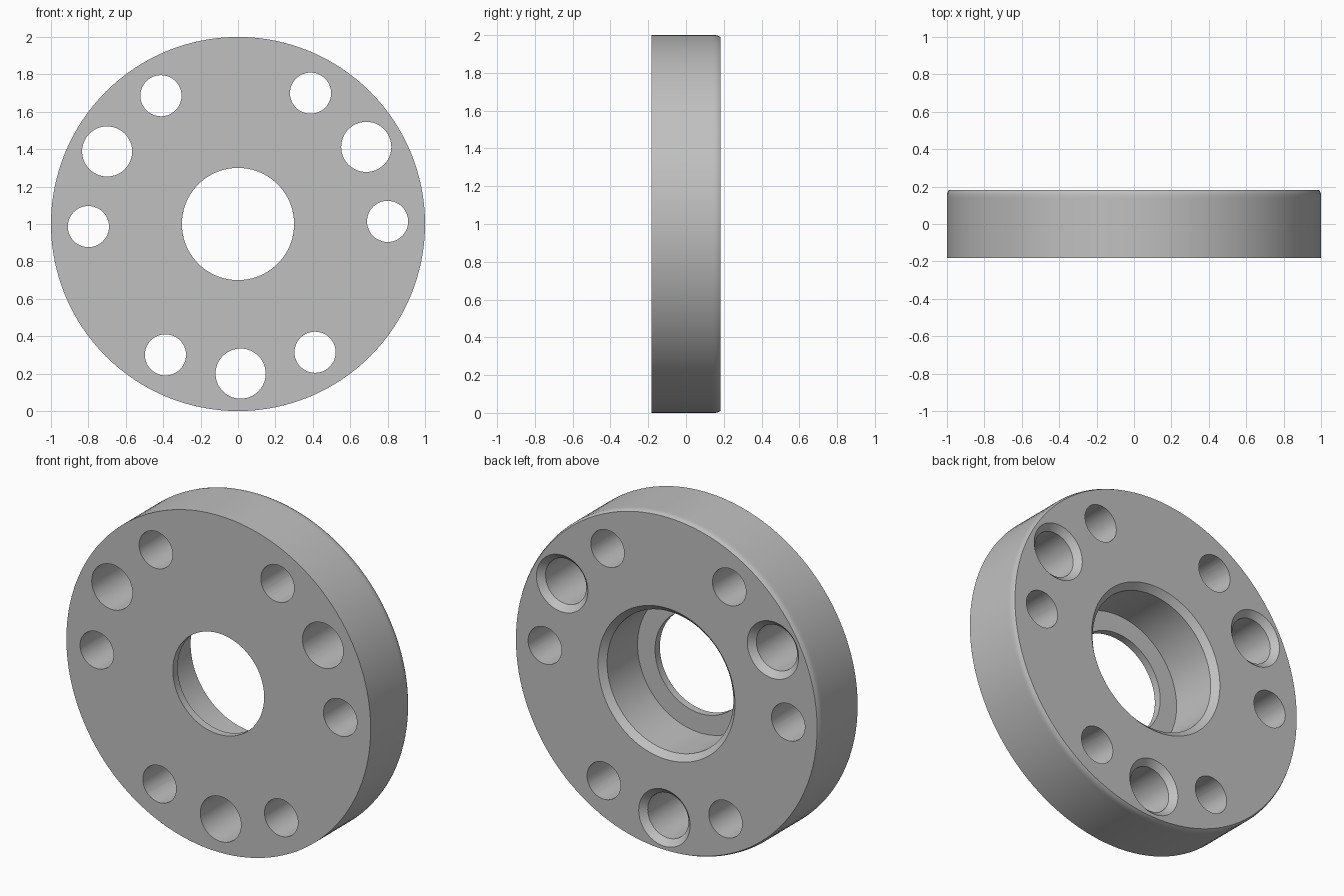
import bpy, bmesh, math
from mathutils import Matrix, Vector

default = bpy.data.objects.get("Cube")
if default:
    bpy.data.objects.remove(default, do_unlink=True)

HALF = 0.183        # half the thickness
BEVEL = 0.035       # chamfer on the rear of the bore and large holes
CENTRE = Vector((0, 0, 1))

steel = bpy.data.materials.new("plain_grey_metal")
steel.use_nodes = True
grey = (0.53, 0.53, 0.53, 1)
steel.diffuse_color = grey
steel.node_tree.nodes["Principled BSDF"].inputs["Base Color"].default_value = grey


def lathe(bm, profile, centre, steps, closed):
    """Spin a (radius, y) profile about a y-parallel axis through centre."""
    part = bmesh.new()
    verts = [part.verts.new((r, y, 0)) for r, y in profile]
    edges = [part.edges.new(pair) for pair in zip(verts, verts[1:])]
    if closed:
        edges.append(part.edges.new((verts[-1], verts[0])))
    bmesh.ops.spin(part, geom=verts + edges, cent=(0, 0, 0), axis=(0, 1, 0),
                   angle=math.tau, steps=steps)
    bmesh.ops.remove_doubles(part, verts=part.verts[:], dist=1e-5)
    bmesh.ops.recalc_face_normals(part, faces=part.faces[:])
    bmesh.ops.transform(part, matrix=Matrix.Translation(centre), verts=part.verts[:])
    mesh = bpy.data.meshes.new("part")
    part.to_mesh(mesh)
    part.free()
    bm.from_mesh(mesh)
    bpy.data.meshes.remove(mesh)


def make_object(name, bm):
    mesh = bpy.data.meshes.new(name)
    bm.to_mesh(mesh)
    bm.free()
    mesh.materials.append(steel)
    ob = bpy.data.objects.new(name, mesh)
    bpy.context.collection.objects.link(ob)
    return ob


# Disc with a stepped central bore and a softened rear rim
seat_y = -HALF + 0.045
pocket = 0.45 - BEVEL
disc_profile = [(0.30, -HALF), (1, -HALF), (1, 0.14), (1, 0.155), (0.997, 0.17),
                (0.99, HALF), (0.45, HALF), (pocket, HALF - BEVEL),
                (pocket, seat_y), (0.30, seat_y)]
bm = bmesh.new()
lathe(bm, disc_profile, CENTRE, 128, True)
disc = make_object("flange_disc", bm)

# Cutters: six plain holes, three larger holes countersunk at the rear
out = 0.02
ends = (-HALF - out, HALF + out)
small, large = 0.11, 0.134
plain = [(0, ends[0]), (small, ends[0]), (small, ends[1]), (0, ends[1])]
flared = large + BEVEL + out
countersunk = [(0, ends[0]), (large, ends[0]), (large, HALF - BEVEL),
               (flared, ends[1]), (0, ends[1])]
bm = bmesh.new()
for profile, count, start in ((plain, 6, 1), (countersunk, 3, 31)):
    for i in range(count):
        a = math.radians(start) + math.tau * i / count
        offset = Vector((math.cos(a), 0, math.sin(a))) * 0.8
        lathe(bm, profile, CENTRE + offset, 48, False)
cutter = make_object("hole_cutter", bm)
cutter.hide_render = True

# Cut the holes, then drop the cutter
bpy.context.view_layer.objects.active = disc
cut = disc.modifiers.new("bolt_holes", "BOOLEAN")
cut.operation = "DIFFERENCE"
cut.solver = "EXACT"
cut.object = cutter
bpy.ops.object.select_all(action="DESELECT")
disc.select_set(True)
bpy.ops.object.modifier_apply(modifier=cut.name)
bpy.data.objects.remove(cutter, do_unlink=True)

bpy.ops.object.shade_smooth_by_angle(angle=math.radians(30))
